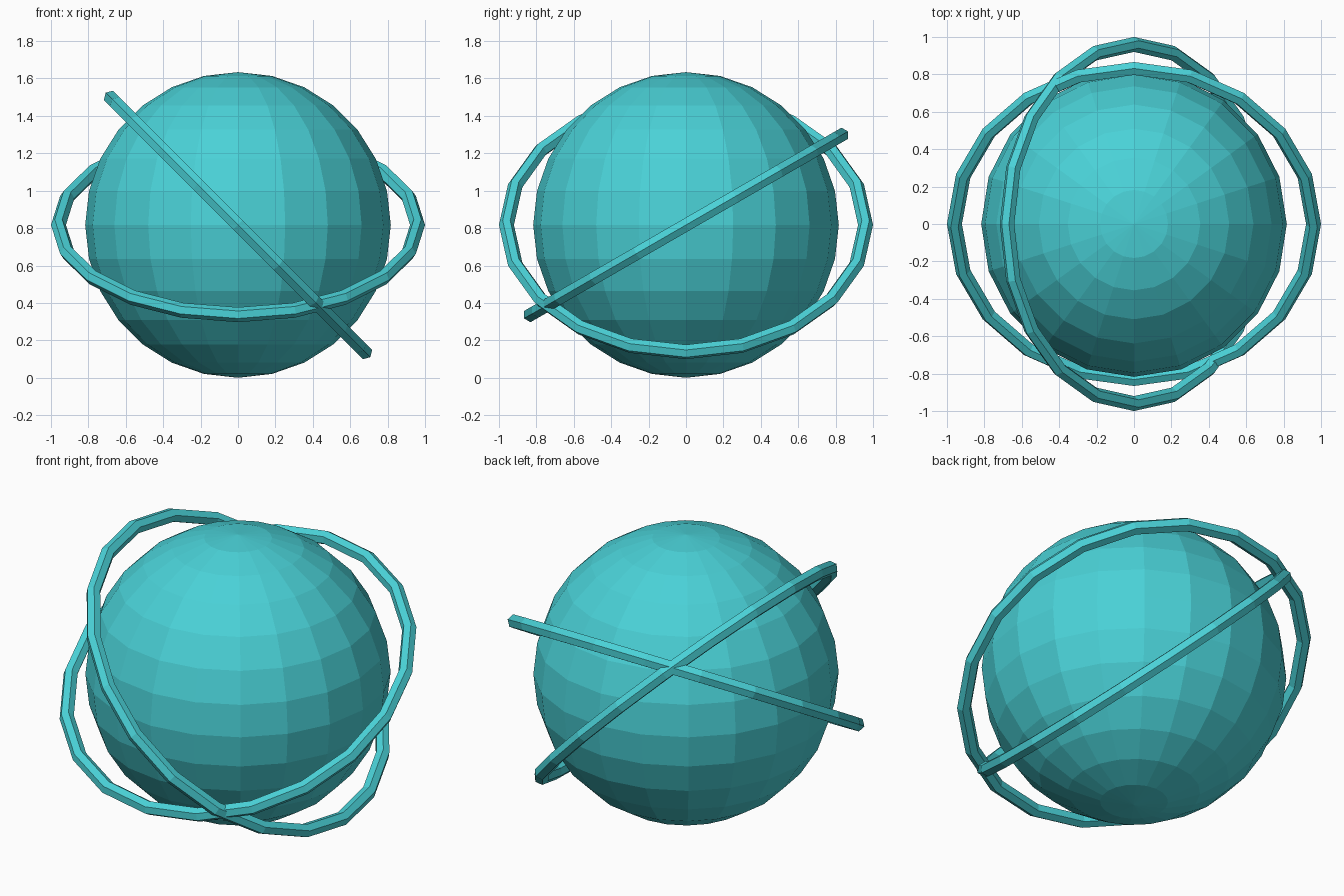
import bpy
import math

# Remove the default cube
cube = bpy.data.objects.get("Cube")
if cube:
    bpy.data.objects.remove(cube, do_unlink=True)

RADIUS = 0.817
CENTER = (0, 0, RADIUS)

# Single turquoise material
turquoise = bpy.data.materials.new("turquoise")
turquoise.use_nodes = True
color = (0.068, 0.64, 0.68, 1)
turquoise.diffuse_color = color
turquoise.node_tree.nodes["Principled BSDF"].inputs["Base Color"].default_value = color


def finish(name):
    """Name the new object, colour it and keep its facets flat."""
    obj = bpy.context.object
    obj.name = name
    obj.data.materials.append(turquoise)
    bpy.ops.object.shade_flat()
    return obj


def add_ring(name, tilt):
    """Thin hexagonal-section ring around the globe."""
    bpy.ops.mesh.primitive_torus_add(
        major_radius=0.96, minor_radius=0.04,
        major_segments=20, minor_segments=6,
        location=CENTER, rotation=tilt)
    return finish(name)


# Faceted globe
bpy.ops.mesh.primitive_uv_sphere_add(
    segments=20, ring_count=14, radius=RADIUS, location=CENTER)
finish("globe")

# Two crossing orbit rings
add_ring("back_tilted_ring", (math.radians(30), 0, 0))
add_ring("side_tilted_ring", (0, math.radians(45), 0))
